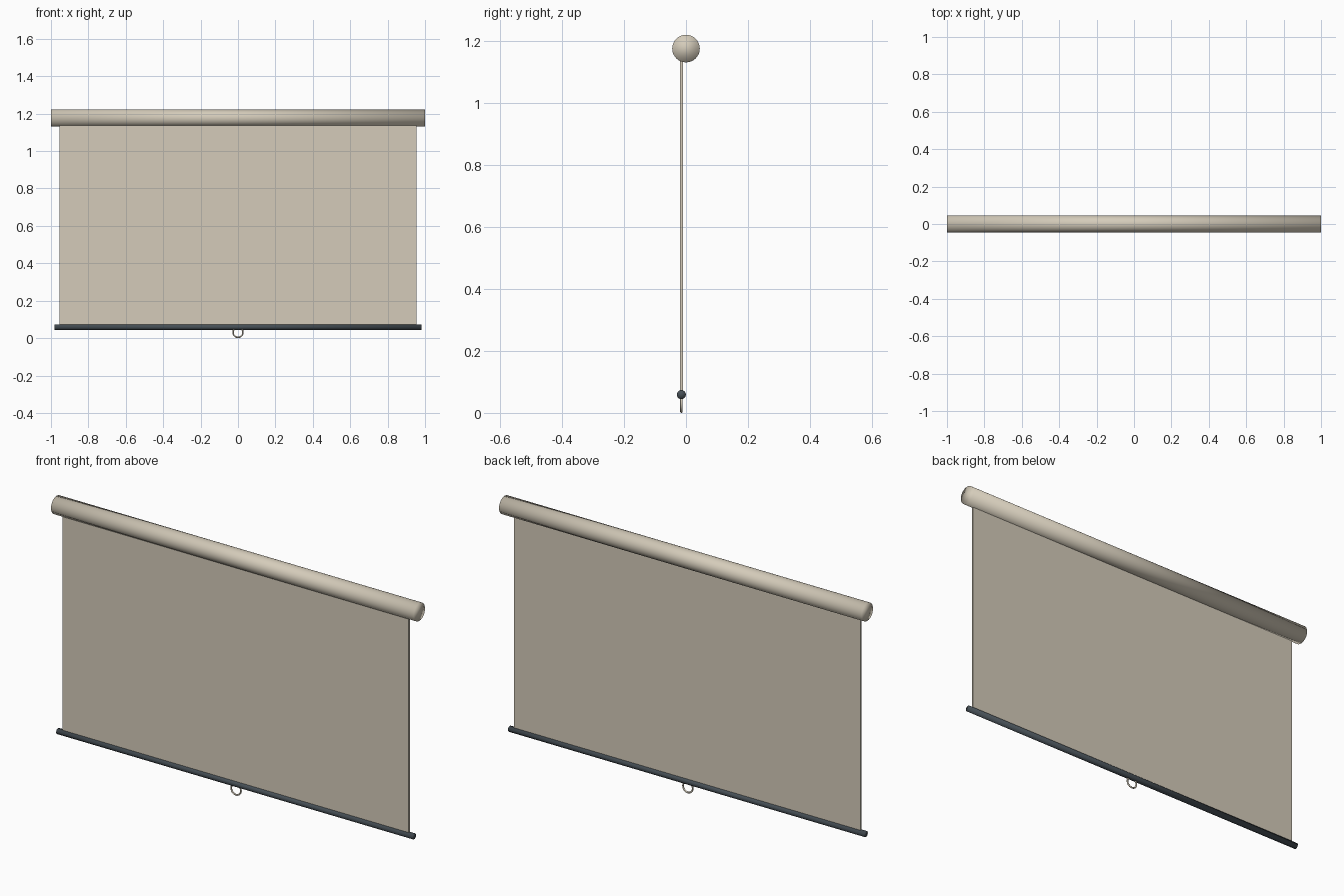
import bpy, math

if "Cube" in bpy.data.objects:
    bpy.data.objects.remove(bpy.data.objects["Cube"])


def material(name, rgb):
    m = bpy.data.materials.new(name)
    m.diffuse_color = (*rgb, 1)
    m.use_nodes = True
    m.node_tree.nodes["Principled BSDF"].inputs["Base Color"].default_value = m.diffuse_color
    return m


beige = material("warm_beige", (0.66, 0.60, 0.49))
slate = material("dark_slate", (0.061, 0.078, 0.092))


def finish(name, mat, smooth=True):
    o = bpy.context.object
    o.name = name
    o.data.materials.append(mat)
    if smooth:
        bpy.ops.object.shade_smooth()
    return o


def rod(name, radius, length, y, z, mat):
    # cylinder lying along x, softly shaded over its ends
    bpy.ops.mesh.primitive_cylinder_add(vertices=48, radius=radius, depth=length,
                                        location=(0, y, z),
                                        rotation=(0, math.pi / 2, 0))
    return finish(name, mat)


SCREEN_Y = -0.015

# roller housing and weighted bottom bar
rod("roller_case", 0.0445, 2.0, 0, 1.1765, beige)
rod("bottom_bar", 0.0145, 1.964, SCREEN_Y, 0.059, slate)

# hanging fabric sheet
bpy.ops.mesh.primitive_cube_add(size=1, location=(0, SCREEN_Y, 0.61))
bpy.context.object.scale = (1.91, 0.01, 1.10)
finish("screen_sheet", beige, smooth=False)

# pull ring under the bar
bpy.ops.mesh.primitive_torus_add(major_radius=0.0265, minor_radius=0.004,
                                 major_segments=40, minor_segments=12,
                                 location=(0, SCREEN_Y, 0.0305),
                                 rotation=(math.pi / 2, 0, 0))
finish("pull_ring", beige)
